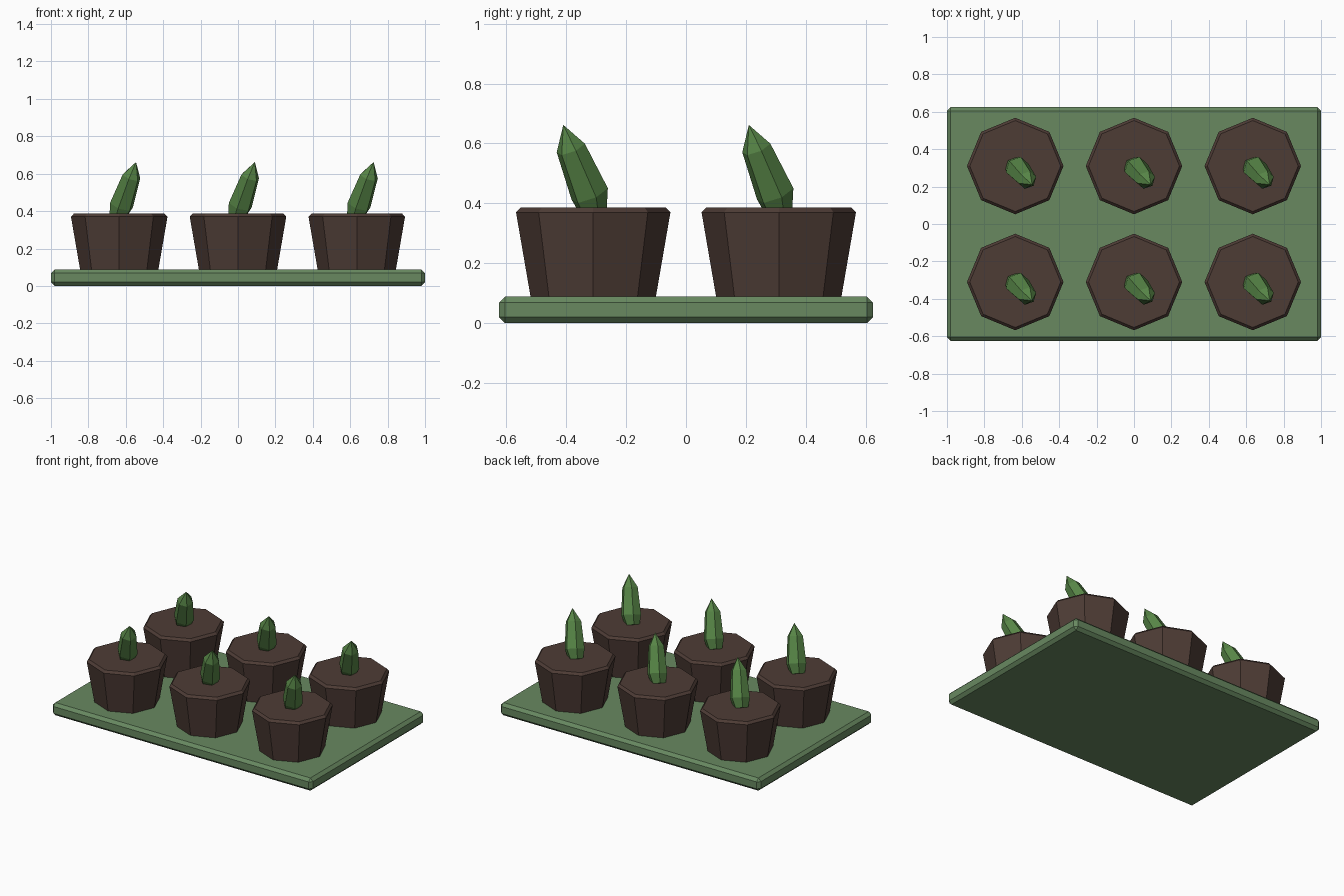
import bpy, bmesh, math
from mathutils import Vector

cube = bpy.data.objects.get("Cube")
if cube:
    bpy.data.objects.remove(cube)


def material(name, rgb):
    m = bpy.data.materials.new(name)
    m.use_nodes = True
    m.diffuse_color = (*rgb, 1)
    m.node_tree.nodes["Principled BSDF"].inputs["Base Color"].default_value = (*rgb, 1)
    return m


tray_green = material("tray green", (0.138, 0.25, 0.118))
plant_green = material("plant green", (0.095, 0.235, 0.062))
pot_brown = material("pot brown", (0.076, 0.045, 0.036))


def finish(bm, name, mat, location=(0, 0, 0)):
    bmesh.ops.recalc_face_normals(bm, faces=bm.faces[:])
    mesh = bpy.data.meshes.new(name)
    bm.to_mesh(mesh)
    bm.free()
    mesh.materials.append(mat)
    ob = bpy.data.objects.new(name, mesh)
    ob.location = location
    bpy.context.collection.objects.link(ob)
    return ob


def loft(rings, sides, axis, phase=0.0):
    """Stack of polygon rings (centre, radius) perpendicular to axis; zero radius is a tip."""
    bm = bmesh.new()
    turn = Vector((0, 0, 1)).rotation_difference(Vector(axis))
    loops = []
    for centre, r in rings:
        c = Vector(centre)
        count = sides if r else 1
        angles = [phase + math.tau * i / sides for i in range(count)]
        loops.append([bm.verts.new(c + turn @ Vector((r * math.cos(a), r * math.sin(a), 0)))
                      for a in angles])
    for a, b in zip(loops, loops[1:]):
        for i in range(sides):
            j = (i + 1) % sides
            if len(b) == 1:
                bm.faces.new((a[i], a[j], b[0]))
            else:
                bm.faces.new((a[i], a[j], b[j], b[i]))
    for loop in (loops[0], loops[-1]):
        if len(loop) > 1:
            bm.faces.new(loop)
    return bm


# Bevelled tray
bm = bmesh.new()
bmesh.ops.create_cube(bm, size=1)
for v in bm.verts:
    v.co = Vector((v.co.x * 2, v.co.y * 1.25, (v.co.z + 0.5) * 0.088))
bmesh.ops.bevel(bm, geom=bm.edges[:], offset=0.02, segments=1, affect='EDGES')
finish(bm, "tray", tray_green)

# Octagonal pots and leaning sprouts, three columns by two rows
pot_rings = [((0, 0, 0.08), 0.208), ((0, 0, 0.37), 0.258), ((0, 0, 0.386), 0.243)]
sprout_rings = [((-0.008, 0.002, 0.372), 0.047), ((0.012, -0.012, 0.432), 0.066),
                ((0.065, -0.075, 0.585), 0.051), ((0.09, -0.1, 0.662), 0)]
for row, y in (("front", -0.31), ("back", 0.31)):
    for column, x in (("right", -0.635), ("middle", 0), ("left", 0.635)):
        place = f"{row}_{column}"
        finish(loft(pot_rings, 8, (0, 0, 1)), f"pot_{place}", pot_brown, (x, y, 0))
        finish(loft(sprout_rings, 6, (0.053, -0.063, 0.155), 0.3),
               f"sprout_{place}", plant_green, (x, y, 0))
